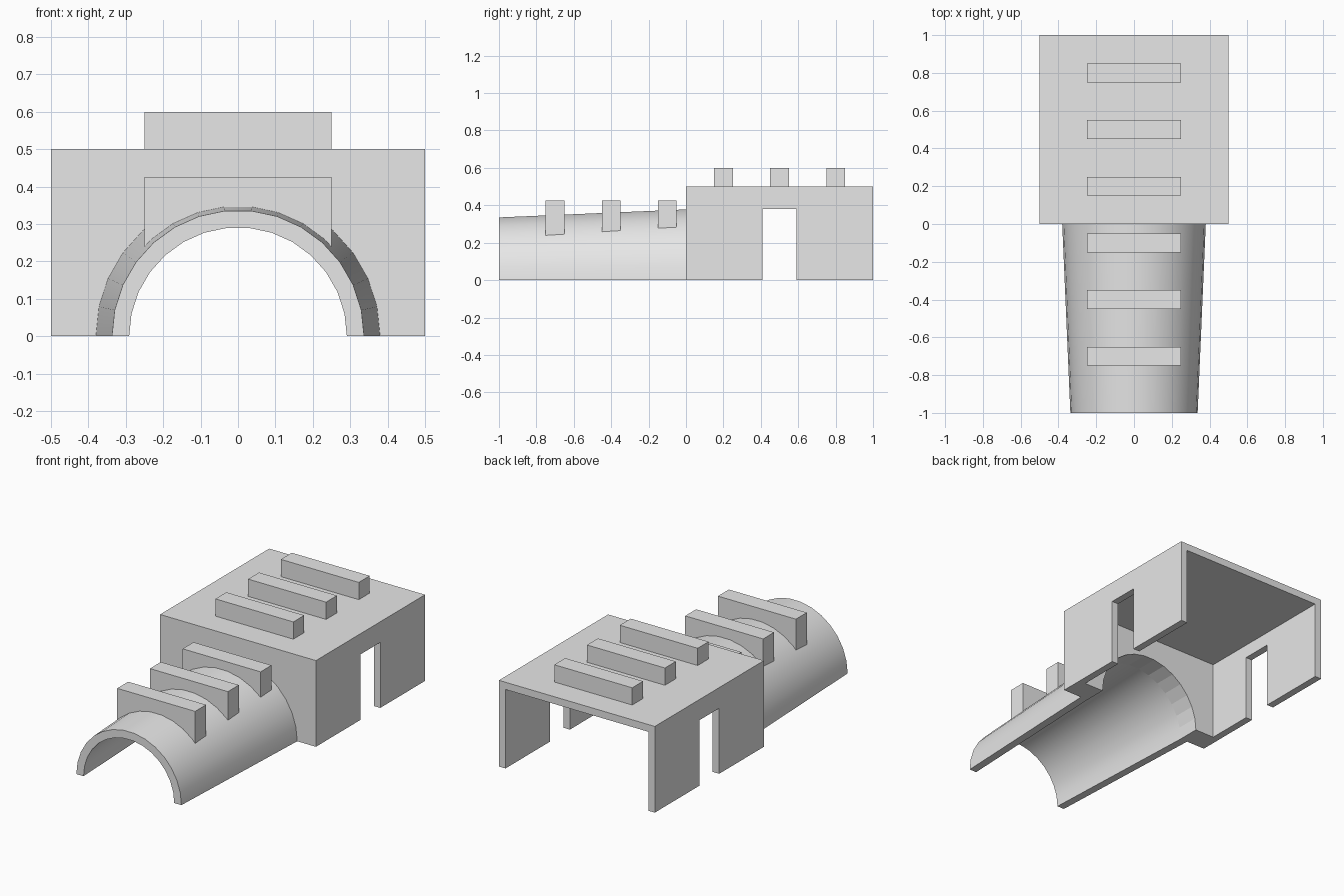
import bpy
import bmesh
from math import radians, cos, sin

if "Cube" in bpy.data.objects:
    bpy.data.objects.remove(bpy.data.objects["Cube"], do_unlink=True)

grey = bpy.data.materials.new("plain grey")
grey.use_nodes = True
colour = (0.8, 0.8, 0.8, 1)
grey.diffuse_color = colour
grey.node_tree.nodes["Principled BSDF"].inputs["Base Color"].default_value = colour

R_FRONT, R_BACK, SHELL = 0.337, 0.38, 0.046   # tunnel radii and thickness
WALL, FRONT_WALL = 0.042, 0.13                # room wall thicknesses
SEGMENTS = 15


def radius_at(y):
    return R_BACK + (R_BACK - R_FRONT) * y


def arc(r):
    """Half circle in x, z from right foot to left foot."""
    angles = [radians(180 * i / SEGMENTS) for i in range(SEGMENTS + 1)]
    return [(r * cos(a), r * sin(a)) for a in angles]


def loft(name, front, back, y0, y1):
    """Solid between two matching x, z outlines at y0 and y1."""
    bm = bmesh.new()
    a = [bm.verts.new((x, y0, z)) for x, z in front]
    b = [bm.verts.new((x, y1, z)) for x, z in back]
    bm.faces.new(a)
    bm.faces.new(b)
    n = len(a)
    for i in range(n):
        j = (i + 1) % n
        bm.faces.new((a[i], a[j], b[j], b[i]))
    bmesh.ops.recalc_face_normals(bm, faces=bm.faces)
    mesh = bpy.data.meshes.new(name)
    bm.to_mesh(mesh)
    bm.free()
    mesh.materials.append(grey)
    obj = bpy.data.objects.new(name, mesh)
    bpy.context.collection.objects.link(obj)
    return obj


def box(name, x, y0, y1, z0, z1):
    outline = [(-x, z0), (x, z0), (x, z1), (-x, z1)]
    return loft(name, outline, outline, y0, y1)


def activate(obj):
    bpy.ops.object.select_all(action='DESELECT')
    obj.select_set(True)
    bpy.context.view_layer.objects.active = obj


def cut(obj, cutter):
    cutter.hide_render = True
    mod = obj.modifiers.new("cut", 'BOOLEAN')
    mod.operation, mod.solver, mod.object = 'DIFFERENCE', 'EXACT', cutter
    activate(obj)
    bpy.ops.object.modifier_apply(modifier=mod.name)
    bpy.data.objects.remove(cutter, do_unlink=True)


# Room: open at the back and below, with side doors and a front arch
room = box("room", 0.5, 0, 1, 0, 0.5)
cut(room, box("cavity", 0.5 - WALL, FRONT_WALL, 1.2, -0.2, 0.5 - WALL))
cut(room, box("doorways", 0.7, 0.41, 0.59, -0.2, 0.38))
hole = [(R_BACK - SHELL, -0.2)] + arc(R_BACK - SHELL) + [(SHELL - R_BACK, -0.2)]
cut(room, loft("arch_hole", hole, hole, -0.2, FRONT_WALL + 0.1))

# Tapered half-round tunnel
ends = [arc(r) + arc(r - SHELL)[::-1] for r in (R_FRONT, R_BACK)]
tunnel = loft("tunnel", ends[0], ends[1], -1, 0)
activate(tunnel)
bpy.ops.object.shade_smooth_by_angle(angle=radians(30))

# Ribs across the roof and saddle ribs across the tunnel
for i in range(3):
    y = 0.15 + 0.3 * i
    box(f"roof_rib_{i + 1}", 0.25, y, y + 0.1, 0.5, 0.6)

    y = -0.75 + 0.3 * i
    r = radius_at(y) - SHELL / 2
    foot = (r * r - 0.25 ** 2) ** 0.5
    saddle = [(x, z) for x, z in arc(r) if abs(x) < 0.245]
    outline = [(0.25, 0.425), (0.25, foot)] + saddle + [(-0.25, foot), (-0.25, 0.425)]
    loft(f"tunnel_rib_{i + 1}", outline, outline, y, y + 0.1)
